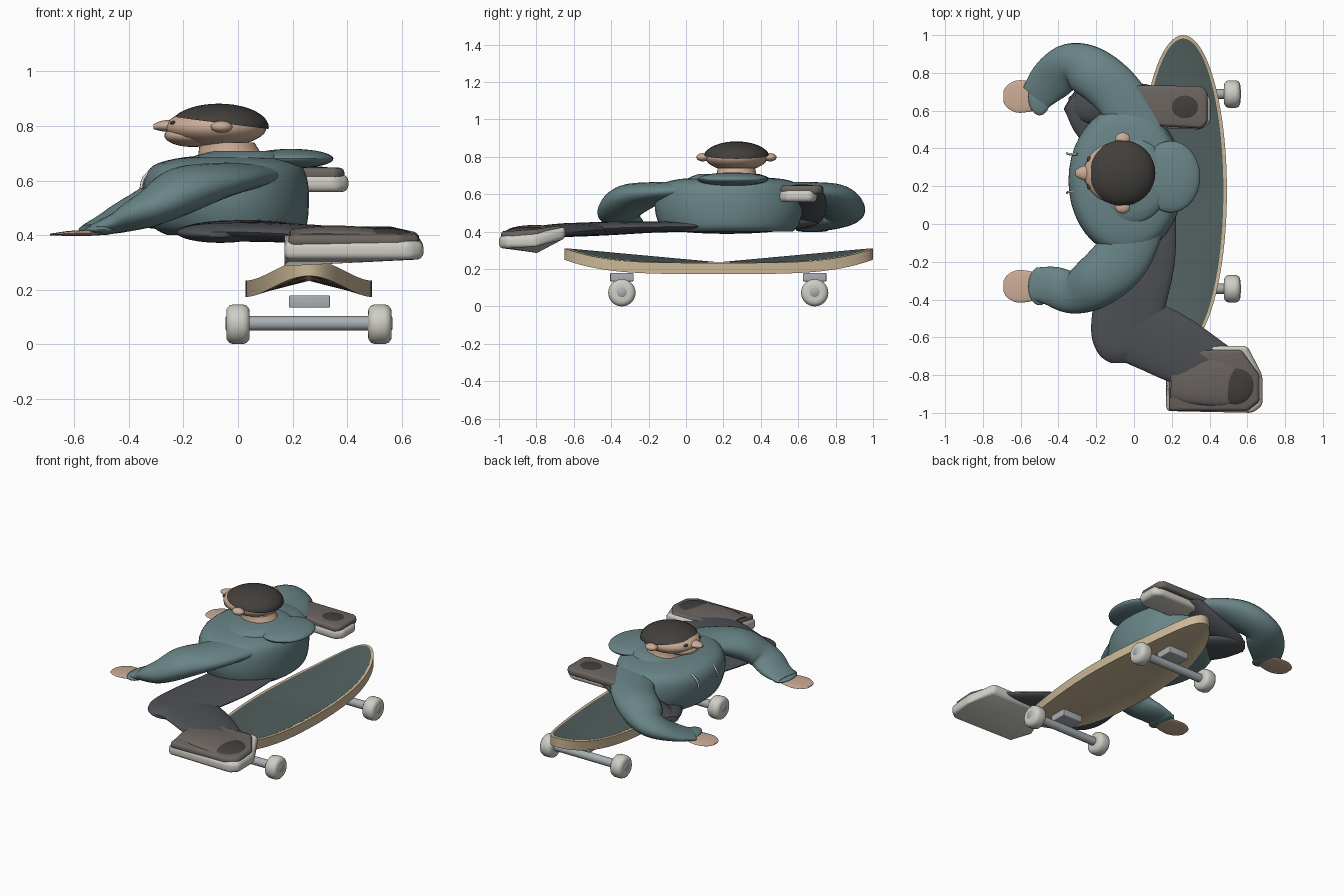
import bpy, bmesh, math
from mathutils import Vector

if "Cube" in bpy.data.objects:
    bpy.data.objects.remove(bpy.data.objects["Cube"])

def material(name, rgb):
    m = bpy.data.materials.new(name)
    m.diffuse_color = (*rgb, 1)
    m.use_nodes = True
    m.node_tree.nodes["Principled BSDF"].inputs["Base Color"].default_value = m.diffuse_color
    return m

TEAL = material("teal_cloth", (0.14, 0.23, 0.24))
PANTS = material("dark_cloth", (0.075, 0.08, 0.09))
SKIN = material("skin", (0.60, 0.41, 0.30))
CAPM = material("cap_cloth", (0.055, 0.05, 0.045))
SHOE = material("shoe_cloth", (0.15, 0.13, 0.12))
RUBBER = material("off_white", (0.62, 0.61, 0.56))
WOOD = material("wood", (0.60, 0.48, 0.31))
GRIP = material("grip", (0.085, 0.12, 0.115))
METAL = material("metal", (0.40, 0.43, 0.45))

def finish(bm, name, mat, angle=40):
    bmesh.ops.remove_doubles(bm, verts=bm.verts, dist=1e-5)
    bmesh.ops.recalc_face_normals(bm, faces=bm.faces)
    me = bpy.data.meshes.new(name)
    bm.to_mesh(me)
    bm.free()
    ob = bpy.data.objects.new(name, me)
    bpy.context.collection.objects.link(ob)
    me.materials.append(mat)
    bpy.ops.object.select_all(action='DESELECT')
    ob.select_set(True)
    bpy.context.view_layer.objects.active = ob
    bpy.ops.object.shade_smooth_by_angle(angle=math.radians(angle))
    return ob

def spline(pts, n):
    """Catmull-Rom through points of any dimension."""
    out, last = [], len(pts) - 1
    for i in range(last):
        p = [pts[max(0, min(last, i + k))] for k in (-1, 0, 1, 2)]
        for s in range(n):
            t = s / n
            out.append([0.5 * (2*b + (c-a)*t + (2*a-5*b+4*c-d)*t*t + (3*b-a-3*c+d)*t**3)
                        for a, b, c, d in zip(*p)])
    return out + [list(pts[-1])]

def loft(rings, name, mat, angle=40):
    bm = bmesh.new()
    vs = [[bm.verts.new(p) for p in r] for r in rings]
    n = len(vs[0])
    for a, b in zip(vs, vs[1:]):
        for i in range(n):
            bm.faces.new((a[i], a[(i+1) % n], b[(i+1) % n], b[i]))
    bm.faces.new(vs[0])
    bm.faces.new(vs[-1])
    return finish(bm, name, mat, angle)

def limb(name, pts, mat, n=6, sides=24):
    """Flattened tube; each point is x, y, z, sideways radius, upright radius."""
    path, rings = spline(pts, n), []
    for i, (x, y, z, rh, rv) in enumerate(path):
        t = Vector(path[min(i+1, len(path)-1)][:3]) - Vector(path[max(i-1, 0)][:3])
        side = t.cross(Vector((0, 0, 1))).normalized()
        up = side.cross(t).normalized()
        rings.append([Vector((x, y, z)) + side*rh*math.cos(a) + up*rv*math.sin(a)
                      for a in (2*math.pi*k/sides for k in range(sides))])
    return loft(rings, name, mat, 60)

def turned(name, levels, mat, n=4, sides=40):
    """Stack of ellipses; each level is z, centre x, centre y, rx, ry."""
    rings = [[(cx + rx*math.cos(a), cy + ry*math.sin(a), z)
              for a in (2*math.pi*k/sides for k in range(sides))]
             for z, cx, cy, rx, ry in spline(levels, n)]
    return loft(rings, name, mat, 50)

def ball(name, c, r, mat, cut=None):
    """Stretched sphere, optionally keeping only the side of a plane its normal points to."""
    bm = bmesh.new()
    bmesh.ops.create_uvsphere(bm, u_segments=32, v_segments=20, radius=1)
    for v in bm.verts:
        v.co = Vector(c) + Vector(a*b for a, b in zip(v.co, r))
    if cut:
        bmesh.ops.bisect_plane(bm, geom=bm.verts[:] + bm.edges[:] + bm.faces[:],
                               plane_co=cut[0], plane_no=cut[1], clear_inner=True)
        bmesh.ops.holes_fill(bm, edges=[e for e in bm.edges if e.is_boundary])
    return finish(bm, name, mat)

def slab(name, outline, zfun, thick, mat, bevel=0.02):
    """Plan outline raised into a rounded slab on a sloping base."""
    bm = bmesh.new()
    f = bm.faces.new([bm.verts.new((x, y, zfun(x, y))) for x, y in outline])
    ext = bmesh.ops.extrude_face_region(bm, geom=[f])
    for v in ext['geom']:
        if isinstance(v, bmesh.types.BMVert):
            v.co.z += thick
    bmesh.ops.recalc_face_normals(bm, faces=bm.faces)
    bmesh.ops.bevel(bm, geom=bm.edges[:], offset=bevel, segments=4, profile=0.5, affect='EDGES')
    return finish(bm, name, mat, 50)

def box(name, c, s, mat):
    pts = [(c[0] + i*s[0]/2, c[1] + j*s[1]/2) for i, j in ((-1, -1), (1, -1), (1, 1), (-1, 1))]
    return slab(name, pts, lambda *_: c[2] - s[2]/2, s[2], mat, 0.005)

def lathe_x(name, c, prof, mat, sides=32):
    return loft([[(c[0]+dx, c[1]+r*math.cos(a), c[2]+r*math.sin(a))
                  for a in (2*math.pi*k/sides for k in range(sides))] for dx, r in prof], name, mat)

# Board: elliptical deck with raised ends, arched underside and creased grip sheet
BX, BY, A, B, N = 0.26, 0.175, 0.825, 0.232, 80
def rim(scale, lift):
    return [(BX + B*scale*math.cos(t), BY + (A - B*(1-scale))*math.sin(t),
             0.173 + 0.077*abs(math.sin(t))**4 + lift) for t in (2*math.pi*k/N for k in range(N))]
bm = bmesh.new()
low, high, inner = [[bm.verts.new(p) for p in rim(s, l)] for s, l in ((1, 0), (1, .06), (.92, .06))]
for r0, r1 in ((low, high), (high, inner)):
    for i in range(N):
        bm.faces.new((r0[i], r0[(i+1) % N], r1[(i+1) % N], r1[i]))
spine = [bm.verts.new((BX, v.co.y, 0.232 + 0.018*abs(math.sin(2*math.pi*i/N))))
         if abs(v.co.x-BX) > 1e-4 else v for i, v in enumerate(low)]
for i in range(N):
    f = [low[i], low[(i+1) % N], spine[(i+1) % N], spine[i]]
    bm.faces.new(list(dict.fromkeys(f)))
finish(bm, "deck", WOOD)
bm = bmesh.new()
top = [bm.verts.new((x, y, z + .001)) for x, y, z in rim(.92, .06)]
mid = [bm.verts.new((BX, v.co.y, 0.236 + 0.074*abs(math.sin(2*math.pi*i/N)))) for i, v in enumerate(top)]
for i in range(N):
    bm.faces.new((top[i], top[(i+1) % N], mid[(i+1) % N], mid[i]))
finish(bm, "deck_grip", GRIP)

# Trucks and wheels
for tag, y in (("front", -0.343), ("rear", 0.688)):
    box(tag + "_truck_base", (BX+.002, y, 0.156), (0.15, 0.125, 0.045), METAL)
    lathe_x(tag + "_axle", (BX, y, 0.076), [(-.306, .022), (-.302, .027), (.302, .027), (.306, .022)], METAL)
    for side, s in (("left", -1), ("right", 1)):
        lathe_x(f"{tag}_{side}_wheel", (BX + s*0.26, y, 0.073),
                [(-.043, .04), (-.042, .055), (-.032, .068), (-.018, .073),
                 (.018, .073), (.032, .068), (.042, .055), (.043, .04)], RUBBER)

# Jacket: body, collar, hood
turned("jacket_body", [(.40, -.02, .23, .24, .34), (.43, -.03, .23, .28, .37), (.51, -.04, .23, .30, .395),
                       (.60, -.045, .23, .30, .39), (.655, -.04, .235, .27, .36), (.68, -.03, .24, .20, .28),
                       (.69, -.03, .25, .12, .16)], TEAL)
turned("collar", [(.665, -.02, .23, .20, .24), (.69, .01, .23, .17, .21), (.708, .03, .23, .12, .16)], TEAL)
ball("hood", (.195, .25, .68), (.155, .19, .036), TEAL)

# Sleeves, cuffs and hands
limb("right_sleeve", [(.05, .05, .62, .13, .045), (-.06, -.17, .605, .15, .06), (-.20, -.305, .565, .14, .085),
                      (-.32, -.36, .50, .115, .07), (-.43, -.33, .45, .105, .042), (-.53, -.315, .42, .085, .02)], TEAL)
limb("left_sleeve", [(.05, .47, .62, .13, .045), (-.08, .68, .605, .135, .06), (-.22, .80, .565, .135, .085),
                     (-.34, .835, .50, .12, .07), (-.44, .76, .45, .115, .042), (-.52, .67, .42, .085, .02)], TEAL)
for tag, y in (("right", -.33), ("left", .675)):
    ball(tag + "_cuff", (-.50, y, .42), (.06, .10, .02), TEAL)
    limb(tag + "_hand", [(-.48, y, .412, .06, .011), (-.55, y, .408, .08, .011), (-.62, y, .406, .085, .009),
                         (-.67, y, .403, .06, .005), (-.69, y, .402, .03, .003)], SKIN)

# Trousers: seat and legs
ball("trouser_seat", (-.01, .22, .43), (.25, .36, .042), PANTS)
limb("front_thigh", [(.04, .15, .43, .18, .03), (.03, -.15, .425, .19, .03), (-.015, -.38, .418, .19, .036),
                     (-.055, -.58, .41, .175, .037), (-.07, -.68, .406, .13, .033), (-.07, -.735, .402, .05, .01)], PANTS)
limb("front_shin", [(-.16, -.50, .41, .07, .02), (-.06, -.53, .412, .17, .034), (.12, -.61, .410, .18, .036),
                    (.30, -.70, .402, .165, .034), (.46, -.76, .392, .12, .028)], PANTS)
limb("rear_thigh", [(.03, .33, .435, .17, .03), (-.12, .48, .44, .15, .034), (-.25, .60, .45, .12, .036),
                    (-.34, .66, .46, .06, .022)], PANTS)
limb("rear_shin", [(-.34, .62, .445, .05, .02), (-.25, .63, .47, .10, .045), (-.08, .65, .53, .10, .055),
                   (.06, .65, .595, .09, .04), (.14, .64, .62, .07, .025)], PANTS)

# Shoes: sole slab, upper and toe cap
slab("front_sole", [(.17, -.99), (.63, -1.0), (.68, -.96), (.68, -.80), (.60, -.645), (.17, -.645), (.17, -.80)],
     lambda x, y: .31 + max(0, y + .80)*.33, .068, RUBBER, .024)
slab("front_shoe", [(.185, -.99), (.60, -.99), (.665, -.94), (.665, -.80), (.57, -.665), (.185, -.665)],
     lambda x, y: .355 + max(0, y + .83)*.2, .047, SHOE, .02)
limb("front_shoe_instep", [(.20, -.80, .395, .13, .03), (.36, -.81, .40, .15, .035), (.52, -.82, .395, .14, .028),
                           (.63, -.84, .385, .08, .015)], SHOE)
ball("front_shoe_toe", (.535, -.84, .396), (.11, .12, .030), CAPM)
slab("rear_sole", [(.0, .62), (.10, .51), (.36, .50), (.405, .54), (.405, .67), (.36, .70), (.0, .70)],
     lambda x, y: .558, .064, RUBBER, .024)
slab("rear_shoe", [(-.03, .64), (.10, .52), (.36, .505), (.39, .54), (.39, .70), (.36, .73), (.0, .735)],
     lambda x, y: .60, .047, SHOE, .018)
ball("rear_shoe_toe", (.27, .62, .63), (.11, .095, .022), CAPM)

# Neck, head, face and cap
turned("neck", [(.67, -.02, .27, .13, .14), (.70, -.03, .27, .115, .11), (.74, -.04, .27, .10, .10)], SKIN)
ball("head", (-.08, .27, .795), (.185, .165, .072), SKIN)
ball("jaw", (-.165, .27, .765), (.105, .11, .042), SKIN)
limb("nose", [(-.22, .27, .80, .045, .024), (-.275, .27, .80, .035, .02), (-.31, .27, .797, .015, .009)], SKIN)
for tag, s in (("right", -1), ("left", 1)):
    ball(tag + "_ear", (-.06, .27 + s*.18, .797), (.04, .034, .022), SKIN)
    ball(tag + "_eye", (-.237, .27 + s*.07, .812), (.012, .018, .007), CAPM)
    limb(tag + "_drawstring", [(-.30, .27 + s*.10, .65, .007, .007), (-.345, .27 + s*.10, .61, .006, .006),
                               (-.355, .27 + s*.105, .57, .006, .006)], RUBBER, 3, 8)
ball("cap", (-.07, .27, .795), (.183, .178, .087), CAPM, ((-.07, .27, .812), (.125, 0, 1)))
